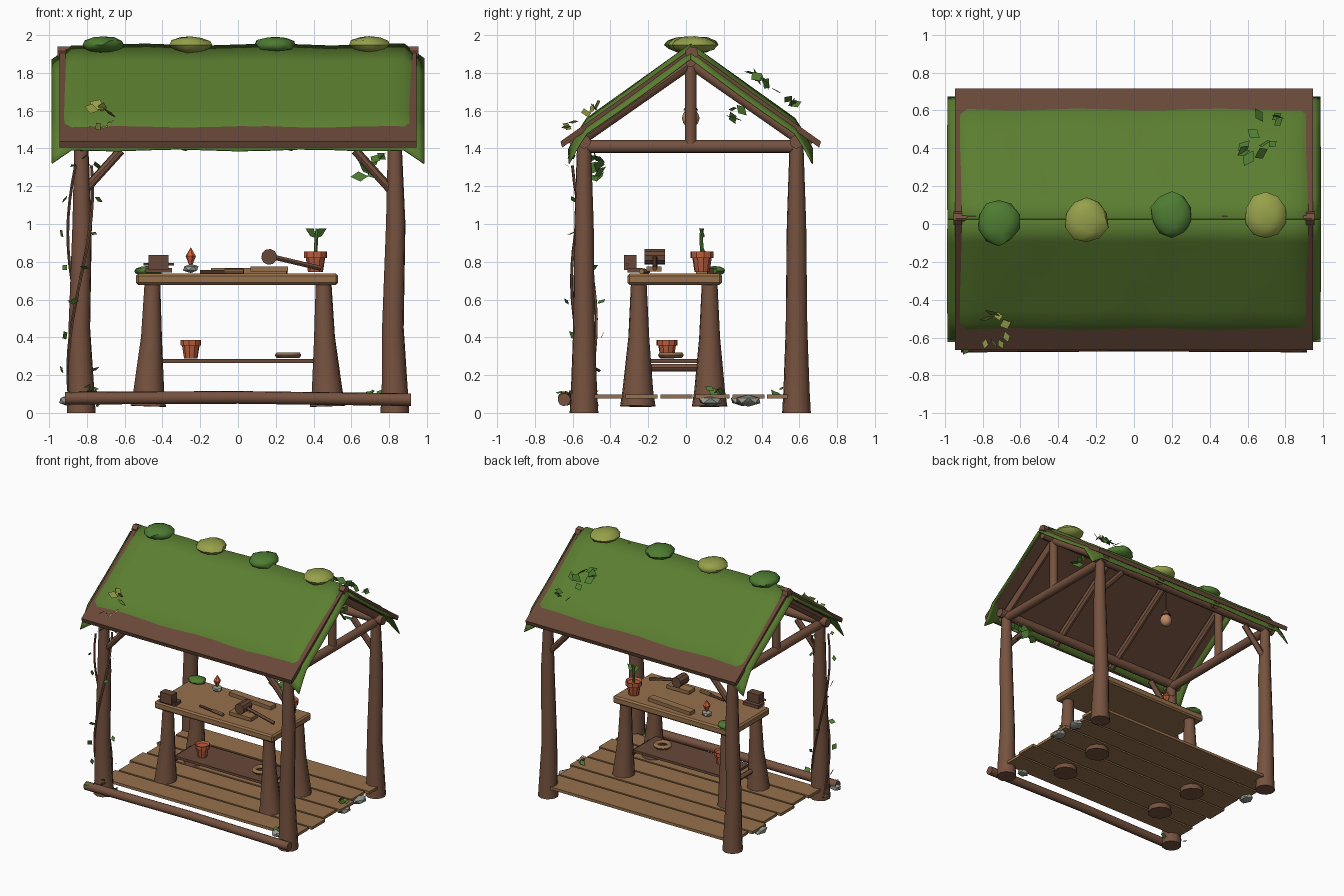
import bpy, bmesh, math, random
from mathutils import Vector, Matrix

if "Cube" in bpy.data.objects:
    bpy.data.objects.remove(bpy.data.objects["Cube"])
random.seed(4)


def material(name, r, g, b):
    m = bpy.data.materials.new(name)
    lin = [(c / 255 / 12.92) if c < 10 else ((c / 255 + 0.055) / 1.055) ** 2.4 for c in (r, g, b)]
    m.diffuse_color = (*lin, 1)
    m.use_nodes = True
    m.node_tree.nodes["Principled BSDF"].inputs["Base Color"].default_value = m.diffuse_color
    return m


BARK = material("bark brown", 118, 82, 63)
LIGHT = material("light wood", 150, 112, 75)
DARK = material("dark wood", 104, 72, 56)
MOSS = material("moss green", 91, 126, 48)
LEAF = material("leaf green", 78, 124, 50)
PALE = material("pale moss", 150, 160, 74)
CLAY = material("terracotta", 184, 92, 60)
STONE = material("stone grey", 152, 156, 145)
FLAME = material("flame orange", 215, 98, 58)
LAMP = material("lamp tan", 190, 140, 100)


def finish(name, bm, mat, smooth=None):
    bmesh.ops.recalc_face_normals(bm, faces=bm.faces)
    me = bpy.data.meshes.new(name)
    bm.to_mesh(me)
    bm.free()
    me.materials.append(mat)
    if smooth:
        for p in me.polygons:
            p.use_smooth = True
        me.set_sharp_from_angle(angle=math.radians(smooth))
    ob = bpy.data.objects.new(name, me)
    bpy.context.collection.objects.link(ob)
    return ob


def tube(name, pts, radii, mat, sides=10, smooth=45):
    """Rings swept along a path, capped at both ends."""
    pts = [Vector(p) for p in pts]
    if not isinstance(radii, (list, tuple)):
        radii = [radii] * len(pts)
    bm, rings = bmesh.new(), []
    d = (pts[-1] - pts[0]).normalized()
    u = d.orthogonal().normalized()
    v = d.cross(u)
    for p, r in zip(pts, radii):
        rings.append([bm.verts.new(p + r * (u * math.cos(a) + v * math.sin(a)))
                      for a in (2 * math.pi * i / sides for i in range(sides))])
    for a, b in zip(rings, rings[1:]):
        for i in range(sides):
            j = (i + 1) % sides
            bm.faces.new((a[i], a[j], b[j], b[i]))
    bm.faces.new(rings[0])
    bm.faces.new(rings[-1])
    return finish(name, bm, mat, smooth)


def box(name, c, size, mat, rot=0, bevel=0.0):
    bm = bmesh.new()
    bmesh.ops.create_cube(bm, size=1, matrix=Matrix.Translation(c) @ Matrix.Rotation(rot, 4, 'Z')
                          @ Matrix.Diagonal((*size, 1)))
    if bevel:
        bmesh.ops.bevel(bm, geom=bm.edges[:], offset=bevel, segments=1, affect='EDGES')
    return finish(name, bm, mat)


def blob(name, c, size, mat, jitter=0.08, sub=2):
    bm = bmesh.new()
    bmesh.ops.create_icosphere(bm, subdivisions=sub, radius=1)
    for v in bm.verts:
        v.co *= 1 + random.uniform(-jitter, jitter)
        v.co = Vector(c) + Vector([a * b for a, b in zip(v.co, size)])
    return finish(name, bm, mat, 40)


def leaves(name, spots, mat, size=0.035):
    """Flat kite-shaped leaves with random tilt."""
    bm = bmesh.new()
    for s in spots:
        m = Matrix.Translation(s) @ Matrix.Rotation(random.uniform(0, 6.28), 4, 'Z') \
            @ Matrix.Rotation(random.uniform(0.3, 1.3), 4, 'X') @ Matrix.Rotation(random.uniform(0, 6.28), 4, 'Z')
        k = size * random.uniform(0.7, 1.2)
        bm.faces.new([bm.verts.new(m @ Vector((x * k, y * k, 0)))
                      for x, y in ((0, -1), (0.7, 0), (0, 1), (-0.7, 0))])
    return finish(name, bm, mat)


def scatter(n, c, spread):
    return [[a + random.uniform(-b, b) for a, b in zip(c, spread)] for _ in range(n)]


# Corner posts, braces and eave beams
RY, RZ, SLOPE, RUN = 0.025, 1.93, 0.715, 0.69
for sx in (-1, 1):
    for y, n in ((-0.54, "front"), (0.585, "back")):
        x = sx * 0.83
        tube(f"{n}_post", [(x, y, 0), (x, y, 0.12), (x - 0.01, y, 0.45), (x + 0.005, y, 1.0), (x, y, 1.43)],
             [0.077, 0.07, 0.058, 0.052, 0.037], BARK)
        tube(f"{n}_brace", [(sx * 0.81, y, 1.18), (sx * 0.62, y, 1.39)], 0.024, BARK, 8)
    tube("tie_beam", [(x, -0.54, 1.41), (x, 0.585, 1.41)], 0.035, BARK)
    tube("king_post", [(x, RY, 1.41), (x, RY, 1.86)], 0.032, BARK)
    tube("ridge_cap_end", [(sx * 0.91, 0.03, 1.905), (sx * 0.955, 0.03, 1.905)], 0.037, BARK, 6)
for y in (-0.54, 0.585):
    tube("eave_beam", [(-0.9, y, 1.435), (0.9, y, 1.435)], 0.036, BARK)
tube("ridge_beam", [(-0.94, RY, 1.86), (0.94, RY, 1.86)], 0.03, BARK, 8)
tube("ridge_pole", [(-0.94, 0.03, 1.925), (0.94, 0.03, 1.925)], 0.016, BARK, 8)

# Roof: rafters, board slabs and a draped moss sheet on each slope
for s in (-1, 1):
    for x in (-0.83, -0.28, 0.28, 0.83):
        tube("rafter", [(x, RY, 1.85), (x, RY + s * 0.63, 1.41)], 0.029, BARK, 8)
    bm = bmesh.new()
    prof = [(0, RZ - 0.005), (RUN, RZ - RUN * SLOPE), (RUN - 0.01, RZ - RUN * SLOPE - 0.032), (0, RZ - 0.04)]
    a, b = [[bm.verts.new((x, RY + s * r, z)) for r, z in prof] for x in (-0.945, 0.945)]
    for i in range(4):
        bm.faces.new((a[i], a[(i + 1) % 4], b[(i + 1) % 4], b[i]))
    bm.faces.new(a)
    bm.faces.new(b)
    finish("roof_boards", bm, DARK)
    bm, grid = bmesh.new(), []
    for x in [-0.985, -0.955, -0.925, -0.88] + [-0.8 + 0.16 * i for i in range(11)] + [0.88, 0.925, 0.955, 0.985]:
        row = []
        for r in (0, 0.12, 0.25, 0.38, 0.48, 0.55, 0.59, 0.62, 0.645):
            ex = max(0, (abs(x) - 0.88) / 0.105)
            er = max(0, (r - 0.55) / 0.095)
            z = RZ - r * SLOPE + 0.017 - 0.075 * ex - 0.095 * er ** 1.2 + 0.005 * math.sin(9 * x + 7 * r)
            row.append(bm.verts.new((x, RY + s * r, z)))
        grid.append(row)
    for p, q in zip(grid, grid[1:]):
        for i in range(len(p) - 1):
            bm.faces.new((p[i], p[i + 1], q[i + 1], q[i]))
    moss = finish("moss_sheet", bm, MOSS, 60)
    mod = moss.modifiers.new("thickness", 'SOLIDIFY')
    mod.thickness, mod.offset = 0.008, 0
for x, y, w, m in ((-0.715, 0.01, 0.112, LEAF), (-0.25, 0.02, 0.115, PALE), (0.2, 0.05, 0.112, LEAF), (0.695, 0.045, 0.108, PALE)):
    blob("ridge_moss_clump", (x, y, 1.948), (w, 0.122, 0.046), m, 0.06)

# Floor planks, front log and stones
for y, w, dx in ((-0.42, 0.17, 0.0), (-0.235, 0.17, 0.02), (-0.05, 0.17, -0.01), (0.14, 0.18, 0.015), (0.33, 0.17, -0.02), (0.53, 0.2, 0.01)):
    box("floor_plank", (dx, y, 0.087), (1.74, w, 0.022), LIGHT)
tube("front_log", [(-0.915, -0.645, 0.078), (0, -0.64, 0.082), (0.915, -0.645, 0.07)], 0.034, BARK)
for x, y in ((0.86, 0.13), (0.86, 0.33), (-0.88, 0.3), (-0.905, -0.63), (0.7, -0.5)):
    blob("stone", (x, y, 0.065), (0.05, 0.07 if y > 0 else 0.035, 0.03), STONE, 0.08, 1)

# Workbench
box("bench_top", (-0.005, -0.06, 0.708), (1.07, 0.5, 0.06), LIGHT, 0, 0.012)
for sx in (-1, 1):
    for y0, y1 in ((-0.255, -0.25), (0.125, 0.125)):
        tube("bench_leg", [(sx * 0.475, y0, 0.035), (sx * 0.472, y0, 0.12), (sx * 0.458, y1, 0.4), (sx * 0.453, y1, 0.69)],
             [0.095, 0.082, 0.056, 0.042], BARK)
    tube("bench_rail", [(sx * 0.45, -0.25, 0.24), (sx * 0.45, 0.125, 0.24)], 0.02, BARK, 8)
box("bench_shelf", (0, -0.065, 0.275), (0.84, 0.29, 0.02), DARK)


# Flower pots
def pot(x, y, z, s=1.0):
    tube("flower_pot", [(x, y, z), (x, y, z + 0.075 * s), (x, y, z + 0.075 * s), (x, y, z + 0.11 * s), (x, y, z + 0.095 * s)],
         [0.04 * s, 0.052 * s, 0.062 * s, 0.062 * s, 0.05 * s], CLAY, 10, 30)


pot(0.41, 0.085, 0.745)
pot(-0.25, -0.1, 0.288, 0.9)
tube("plant_stem", [(0.41, 0.085, 0.84), (0.415, 0.08, 0.93), (0.42, 0.085, 0.975)], 0.01, LEAF, 6)
bm = bmesh.new()
for s in (-1, 1):
    bm.faces.new([bm.verts.new((0.413 + s * a, 0.085 + b, z)) for a, b, z in
                  ((0, 0, 0.925), (0.03, 0.015, 0.935), (0.055, 0, 0.975), (0.012, -0.015, 0.975))])
finish("plant_leaves", bm, LEAF)

# Mallet, board, chisel, vise and candle
tube("mallet_head", [(0.165, -0.22, 0.826), (0.165, -0.11, 0.826)], 0.042, DARK, 10, 30)
tube("mallet_handle", [(0.165, -0.165, 0.83), (0.44, -0.165, 0.765)], 0.013, DARK, 8)
box("loose_board", (0.06, 0.1, 0.752), (0.4, 0.06, 0.028), LIGHT, -0.08)
box("work_block", (0.165, -0.17, 0.762), (0.2, 0.08, 0.028), LIGHT)
tube("chisel_blade", [(-0.2, -0.2, 0.748), (-0.07, -0.22, 0.748)], 0.01, DARK, 6)
tube("chisel_handle", [(-0.07, -0.22, 0.75), (0.03, -0.235, 0.75)], 0.014, LIGHT, 8)
box("vise_block", (-0.42, -0.295, 0.797), (0.105, 0.065, 0.08), DARK)
box("vise_base", (-0.42, -0.27, 0.755), (0.14, 0.08, 0.025), DARK)
tube("vise_bar", [(-0.5, -0.31, 0.787), (-0.34, -0.31, 0.787)], 0.008, BARK, 6)
blob("candle_stone", (-0.25, 0.09, 0.765), (0.045, 0.04, 0.025), STONE, 0.05, 1)
tube("candle_flame", [(-0.25, 0.09, 0.785), (-0.25, 0.09, 0.83), (-0.25, 0.09, 0.875)], [0.01, 0.028, 0.001], FLAME, 6, 0)
blob("bench_moss", (-0.475, 0.15, 0.752), (0.075, 0.06, 0.025), LEAF, 0.1)

# Rope ring on the shelf
bm = bmesh.new()
ring = [[bm.verts.new(((R := 0.052 + 0.018 * math.cos(b)) * math.cos(a) + 0.265, R * math.sin(a) - 0.08, 0.306 + 0.017 * math.sin(b)))
         for b in (math.tau * j / 6 for j in range(6))] for a in (math.tau * i / 14 for i in range(14))]
for i in range(14):
    for j in range(6):
        p, q, k = ring[i], ring[(i + 1) % 14], (j + 1) % 6
        bm.faces.new((p[j], q[j], q[k], p[k]))
finish("rope_ring", bm, LIGHT, 60)

# Hanging lamp
tube("lamp_cord", [(-0.3, RY, 1.62), (-0.3, RY, 1.86)], 0.006, DARK, 6)
tube("lamp_cap", [(-0.3, RY, 1.6), (-0.3, RY, 1.645)], [0.04, 0.015], DARK, 8)
blob("lamp_bulb", (-0.3, RY, 1.56), (0.047, 0.047, 0.052), LAMP, 0)

# Climbing vines on the left front post
for ph in (0, 2.4):
    path = [(-0.835 + 0.066 * math.cos(ph + 3.3 * z), -0.54 + 0.066 * math.sin(ph + 3.3 * z), z)
            for z in (0.05 + 0.09 * i for i in range(15))]
    tube("vine_stem", path, 0.008, BARK, 5)
    leaves("vine_leaves", [Vector(p) + Vector(((p[0] + 0.835) * 0.5, (p[1] + 0.54) * 0.5, 0)) for p in path[::2]], LEAF, 0.03)

# Leaf clusters on the roof, braces and floor
leaves("brace_leaves", scatter(9, (0.7, -0.5, 1.3), (0.06, 0.05, 0.07)), LEAF, 0.042)
leaves("post_top_leaves", scatter(6, (-0.84, -0.55, 1.36), (0.06, 0.06, 0.09)), LEAF, 0.04)
leaves("front_roof_leaves", [(x, y, RZ + (y - RY) * SLOPE + 0.055) for x, y, _ in
                             scatter(8, (-0.74, -0.56, 0), (0.07, 0.09, 0))], PALE, 0.04)
leaves("back_roof_leaves", [(x, y, RZ - (y - RY) * SLOPE + 0.1) for x, y, _ in
                            scatter(12, (0.7, 0.46, 0), (0.13, 0.12, 0))], LEAF, 0.042)
leaves("gable_leaves", scatter(4, (0.8, 0.25, 1.58), (0.05, 0.05, 0.04)), LEAF, 0.045)
for x, y in ((-0.84, -0.63), (0.84, 0.16), (0.72, -0.5), (-0.78, 0.5)):
    leaves("floor_leaves", scatter(4, (x, y, 0.115), (0.05, 0.04, 0.015)), LEAF, 0.03)
